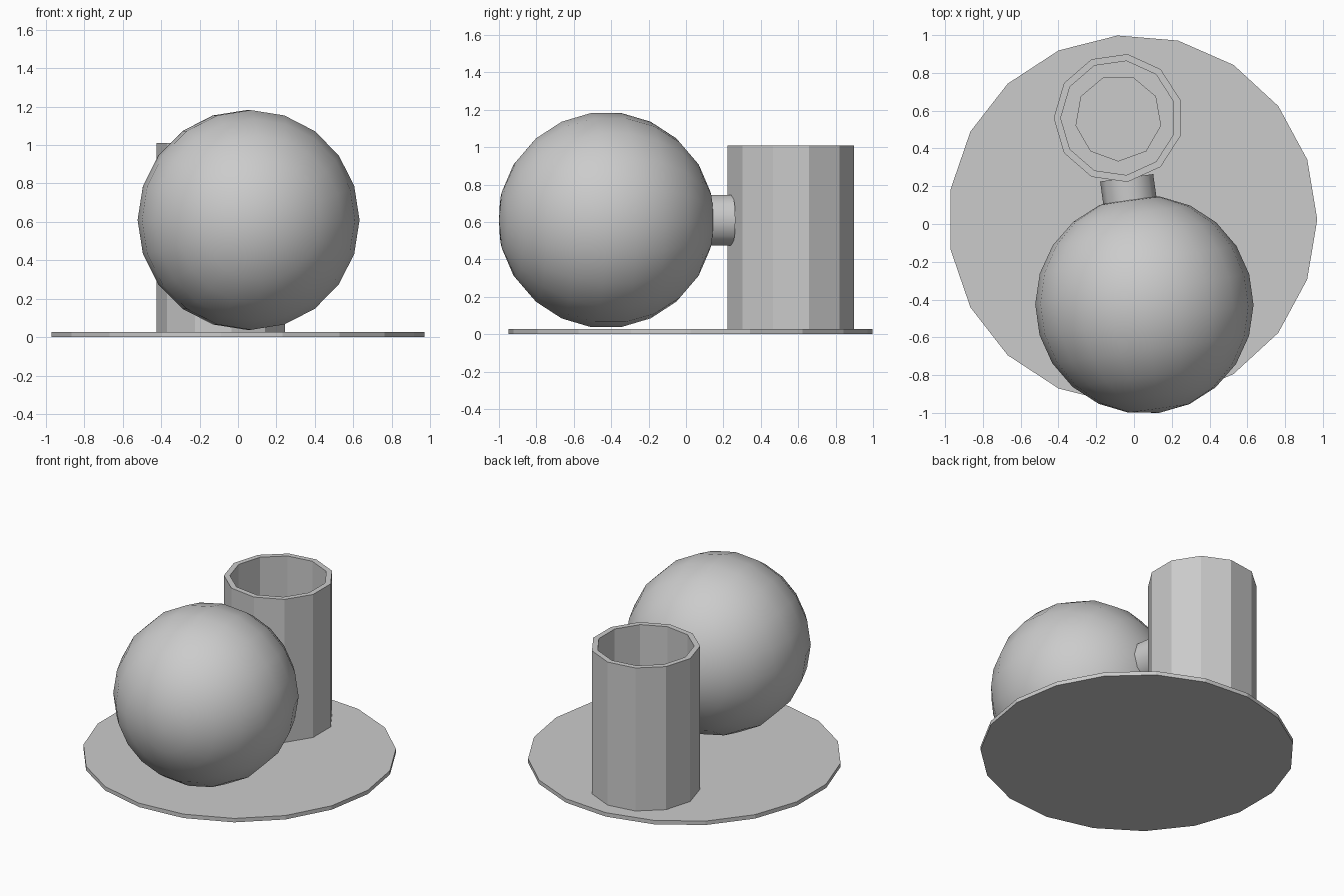
import bpy, bmesh
from math import sin, cos, pi, radians
from mathutils import Vector

cube = bpy.data.objects.get("Cube")
if cube:
    bpy.data.objects.remove(cube, do_unlink=True)

grey = bpy.data.materials.new("plain_grey")
grey.use_nodes = True
colour = (0.6, 0.6, 0.6, 1)
grey.diffuse_color = colour
grey.node_tree.nodes["Principled BSDF"].inputs["Base Color"].default_value = colour


def lathe(name, profile, sides, place, turn=0.0, axis=None, smooth=False):
    """Spin (radius, height) points about local z, then aim z along axis."""
    bm = bmesh.new()
    rings = []
    for r, z in profile:
        if r < 1e-5:
            rings.append([bm.verts.new((0, 0, z))] * sides)
        else:
            angles = [turn + 2 * pi * i / sides for i in range(sides)]
            rings.append([bm.verts.new((r * cos(a), r * sin(a), z)) for a in angles])
    for low, high in zip(rings, rings[1:]):
        for i in range(sides):
            j = (i + 1) % sides
            corners = list(dict.fromkeys((low[i], low[j], high[j], high[i])))
            bm.faces.new(corners)
    bmesh.ops.recalc_face_normals(bm, faces=bm.faces)
    for face in bm.faces:
        face.smooth = smooth
    mesh = bpy.data.meshes.new(name)
    bm.to_mesh(mesh)
    bm.free()
    mesh.materials.append(grey)
    obj = bpy.data.objects.new(name, mesh)
    obj.location = place
    if axis:
        obj.rotation_mode = 'QUATERNION'
        obj.rotation_quaternion = axis.to_track_quat('Z', 'Y')
    bpy.context.collection.objects.link(obj)
    return obj


def disc(radius, bottom, top):
    return [(0, bottom), (radius, bottom), (radius, top), (0, top)]


# Base plate
base_top = 0.027
lathe("base_plate", disc(0.977, 0, base_top), 19, (-0.007, 0.024, 0))

# Open cup with a small disc on its floor
cup_x, cup_y, floor = -0.083, 0.561, 0.07
cup = [(0, base_top), (0.342, base_top), (0.342, 1.01), (0.305, 1.01),
       (0.305, floor), (0, floor)]
lathe("cup", cup, 11, (cup_x, cup_y, 0), turn=pi)
lathe("cup_floor_disc", disc(0.23, floor, floor + 0.015), 9,
      (cup_x, cup_y, 0), turn=-pi / 2)

# Ball, with its poles on the line to the cup
centre = Vector((0.055, -0.427, 0.61))
aim = Vector((cup_x, cup_y, 0.61)) - centre
bands, radius = 11, 0.578
arc = [(radius * sin(pi * i / bands), -radius * cos(pi * i / bands))
       for i in range(bands + 1)]
lathe("ball", arc, 20, centre, axis=aim, smooth=True)

# Short neck joining the ball to the cup wall
neck = [(0.142, 0.5), (0.142, 0.678)]
lathe("neck", neck, 10, centre, axis=aim, smooth=True)
